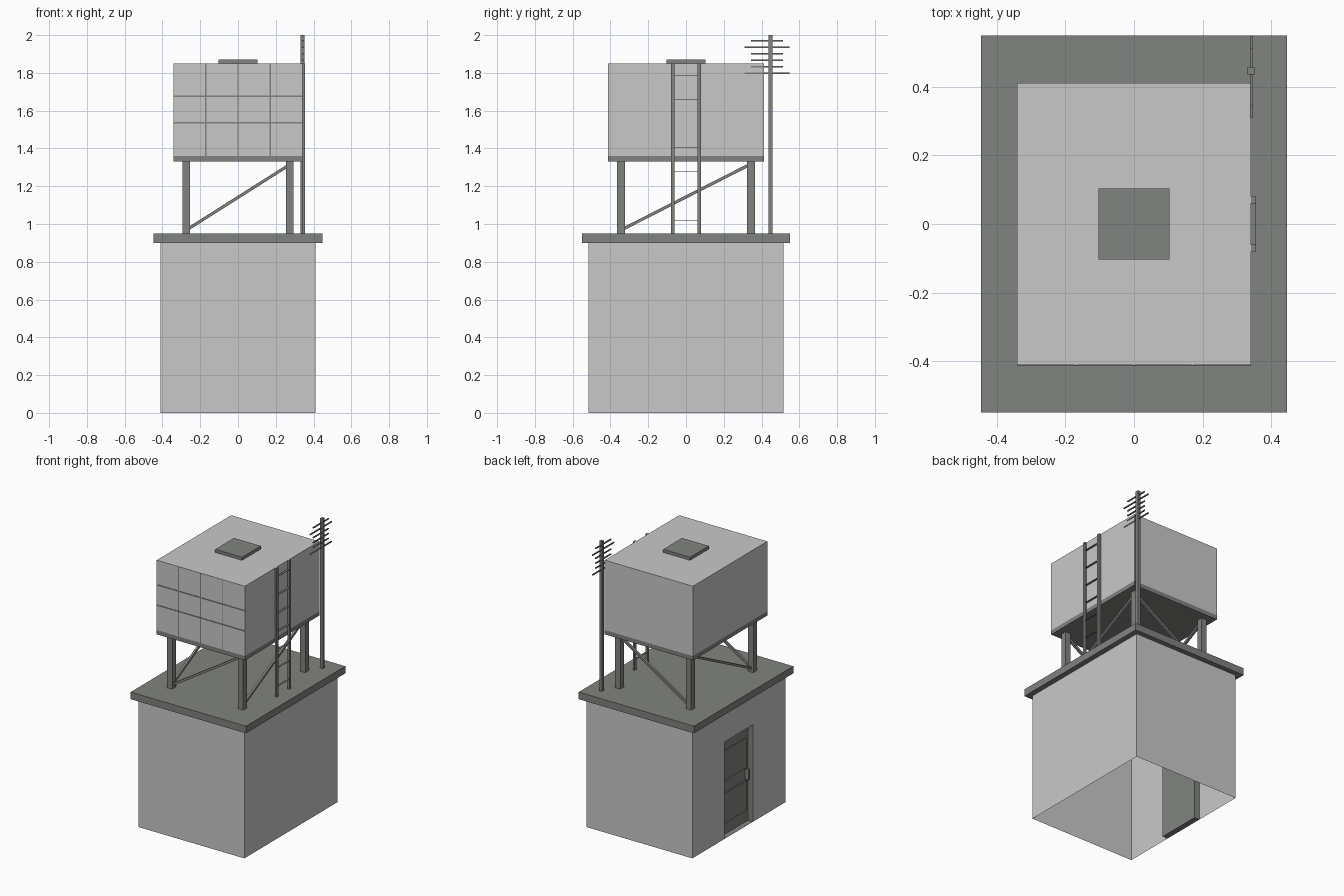
import bpy
import bmesh
from mathutils import Vector

old = bpy.data.objects.get("Cube")
if old:
    bpy.data.objects.remove(old, do_unlink=True)


def material(name, rgb):
    m = bpy.data.materials.new(name)
    m.use_nodes = True
    m.diffuse_color = (*rgb, 1)
    m.node_tree.nodes["Principled BSDF"].inputs["Base Color"].default_value = (*rgb, 1)
    return m


LIGHT = material("light_grey", (0.584, 0.584, 0.584))
DARK = material("dark_grey", (0.216, 0.227, 0.209))


def finish(name, bm, mat):
    me = bpy.data.meshes.new(name)
    bm.to_mesh(me)
    bm.free()
    me.materials.append(mat)
    ob = bpy.data.objects.new(name, me)
    bpy.context.collection.objects.link(ob)
    return ob


def box(name, lo, hi, mat, open_side=None):
    """Box between two corners; open_side removes the face with that normal."""
    lo, hi = Vector(lo), Vector(hi)
    bm = bmesh.new()
    bmesh.ops.create_cube(bm, size=1)
    if open_side:
        gone = [f for f in bm.faces if f.normal.dot(Vector(open_side)) > 0.9]
        bmesh.ops.delete(bm, geom=gone, context='FACES')
    for v in bm.verts:
        v.co = (lo + hi) / 2 + v.co * (hi - lo)
    return finish(name, bm, mat)


def centred(name, c, size, mat):
    c, h = Vector(c), Vector(size) / 2
    return box(name, c - h, c + h, mat)


def bar(name, a, b, w, mat):
    """Square bar from a to b."""
    a, b = Vector(a), Vector(b)
    ob = centred(name, (0, 0, 0), (w, w, (b - a).length), mat)
    ob.location = (a + b) / 2
    ob.rotation_mode = 'QUATERNION'
    ob.rotation_quaternion = (b - a).to_track_quat('Z', 'Y')
    return ob


# Room: thin shell, open below, with a doorway in its right wall
RX, RY, RZ = 0.41, 0.515, 0.9
DY, DZ, DEPTH = 0.157, 0.68, 0.04
bm = bmesh.new()
bmesh.ops.create_cube(bm, size=1)
gone = [f for f in bm.faces if f.normal.z < -0.9 or f.normal.x < -0.9]
bmesh.ops.delete(bm, geom=gone, context='FACES')
for v in bm.verts:
    v.co = (v.co.x * 2 * RX, v.co.y * 2 * RY, (v.co.z + 0.5) * RZ)
for y0, y1, z0 in ((-RY, -DY, 0), (-DY, DY, DZ), (DY, RY, 0)):
    corners = ((y0, z0), (y0, RZ), (y1, RZ), (y1, z0))
    bm.faces.new([bm.verts.new((-RX, y, z)) for y, z in corners])
finish("room_walls", bm, LIGHT)

# Recessed door with two panels and a handle
door_x = DEPTH - RX
box("door_recess", (-RX, -DY, 0), (door_x, DY, DZ), DARK, (-1, 0, 0))
for label, z0, z1 in (("lower", 0.08, 0.29), ("upper", 0.38, 0.59)):
    box(f"door_panel_{label}", (door_x - 0.006, -0.135, z0), (door_x, 0.135, z1), DARK)
centred("door_handle", (door_x - 0.012, -0.135, 0.335), (0.024, 0.015, 0.07), DARK)

# Roof slab
box("roof_slab", (-0.447, -0.55, RZ), (0.447, 0.55, 0.95), DARK)

# Tank, its platform and hatch
TX, TY, BASE, TOP = 0.342, 0.412, 1.36, 1.85
box("tank_platform", (-TX, -TY, 1.33), (TX, TY, BASE), DARK)
box("tank", (-TX, -TY, BASE), (TX, TY, TOP), LIGHT)
box("tank_hatch", (-0.104, -0.104, TOP), (0.104, 0.104, 1.872), DARK)

# Panel seams on the tank front
for x in (-0.171, 0, 0.171):
    centred("seam_upright", (x, -TY, (BASE + TOP) / 2), (0.006, 0.004, TOP - BASE), DARK)
for z in (1.535, 1.677):
    centred("seam_level", (0, -TY, z), (2 * TX, 0.004, 0.008), DARK)

# Legs and diagonal braces
LX, LY = 0.275, 0.344
for sx in (-1, 1):
    for sy in (-1, 1):
        centred("tank_leg", (sx * LX, sy * LY, 1.14), (0.04, 0.04, 0.38), DARK)
for s in (-1, 1):
    bar("cross_brace", (-LX, s * LY, 0.967), (LX, s * LY, 1.315), 0.016, DARK)
    bar("side_brace", (s * LX, -LY, 0.968), (s * LX, LY, 1.318), 0.016, DARK)

# Ladder with flat rungs
for y in (-0.07, 0.07):
    box("ladder_rail", (0.342, y - 0.01, 0.95), (0.356, y + 0.01, TOP), DARK)
for i in range(7):
    centred("ladder_rung", (0.349, 0, 1.02 + 0.128 * i), (0.014, 0.13, 0.002), DARK)

# Aerial mast with cross rods
MX, MY = 0.342, 0.447
box("aerial_mast", (MX - 0.01, MY - 0.011, 0.95), (MX + 0.01, MY + 0.011, 2), DARK)
for i in range(6):
    half = 0.12 if i % 4 == 0 else 0.085
    centred("aerial_rod", (MX, 0.429, 1.798 + 0.0345 * i), (0.008, 2 * half, 0.007), DARK)
